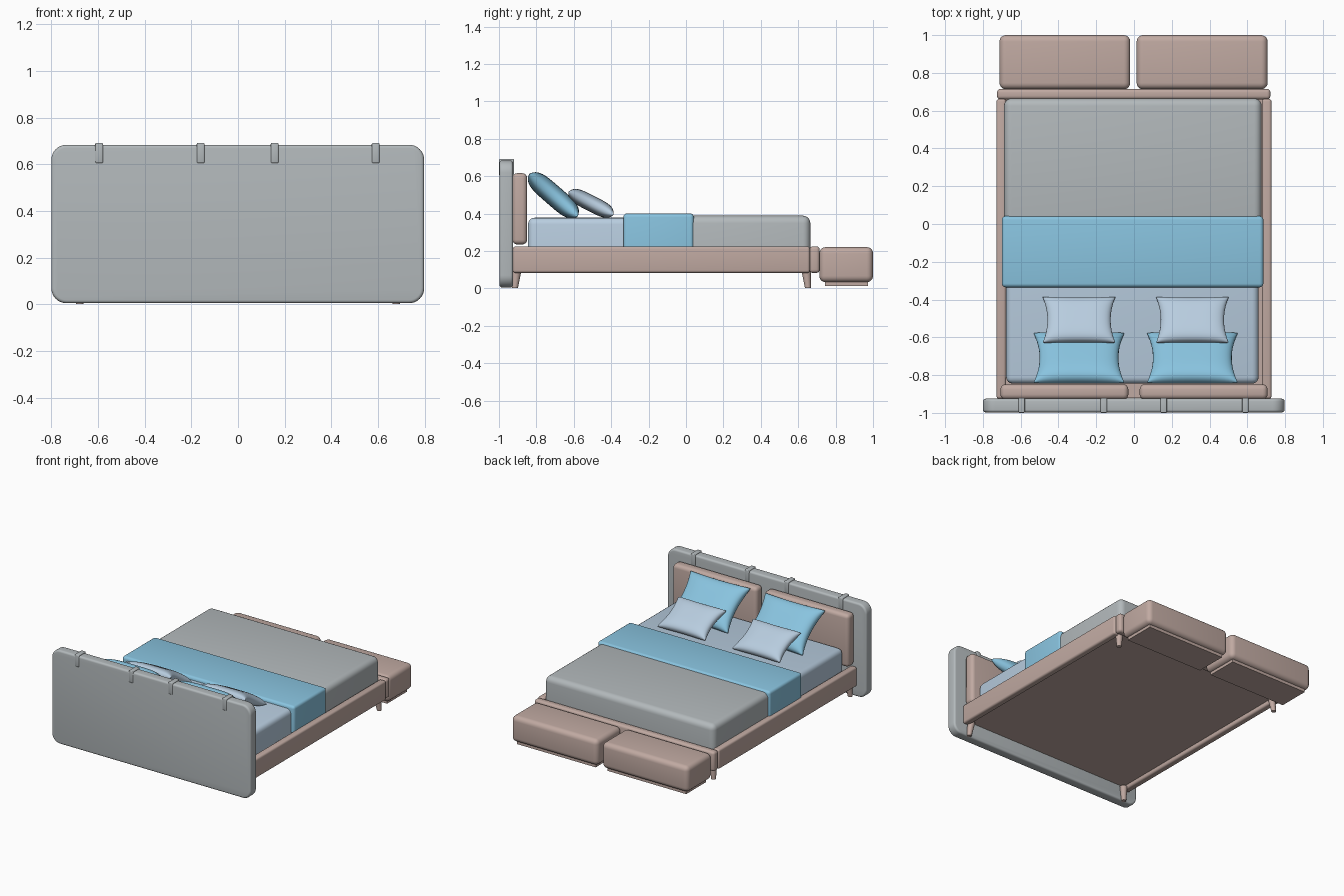
import bpy, bmesh, math
from mathutils import Matrix

if "Cube" in bpy.data.objects:
    bpy.data.objects.remove(bpy.data.objects["Cube"])


def material(name, rgb):
    m = bpy.data.materials.new(name)
    m.diffuse_color = (*rgb, 1)
    m.use_nodes = True
    m.node_tree.nodes["Principled BSDF"].inputs["Base Color"].default_value = m.diffuse_color
    return m


GREY = material("warm_grey", (0.45, 0.485, 0.50))
TAN = material("dusty_tan", (0.53, 0.40, 0.36))
BLUE = material("sky_blue", (0.25, 0.55, 0.74))
PALE = material("pale_blue", (0.48, 0.61, 0.74))


def finish(name, bm, mat, angle=40):
    me = bpy.data.meshes.new(name)
    bm.to_mesh(me)
    bm.free()
    me.materials.append(mat)
    ob = bpy.data.objects.new(name, me)
    bpy.context.collection.objects.link(ob)
    bpy.ops.object.select_all(action='DESELECT')
    ob.select_set(True)
    bpy.context.view_layer.objects.active = ob
    bpy.ops.object.shade_smooth_by_angle(angle=math.radians(angle))
    return ob


def box(name, x, y, z, mat, r=0.0, seg=4, corner=0.0, open_bottom=False):
    """Box from three (min, max) ranges; r rounds all edges, corner rounds the edges along y."""
    bm = bmesh.new()
    bmesh.ops.create_cube(bm, size=1)
    for v in bm.verts:
        v.co = [lo + (c + 0.5) * (hi - lo) for c, (lo, hi) in zip(v.co, (x, y, z))]
    if corner:
        along_y = [e for e in bm.edges if abs(e.verts[0].co.y - e.verts[1].co.y) > 1e-4]
        bmesh.ops.bevel(bm, geom=along_y, offset=corner, segments=8, profile=0.5, affect='EDGES')
    if r:
        edges = [e for e in bm.edges if e.calc_face_angle(0) > 1.0]
        bmesh.ops.bevel(bm, geom=edges, offset=r, segments=seg, profile=0.5, affect='EDGES')
    bmesh.ops.recalc_face_normals(bm, faces=bm.faces)
    if open_bottom:
        down = [f for f in bm.faces if f.normal.z < -0.1]
        bmesh.ops.delete(bm, geom=down, context='FACES')
    return finish(name, bm, mat)


def pillow(name, loc, tilt, w, d, t, mat):
    """Plump cushion with a full rim and drawn-out corners."""
    bm = bmesh.new()
    bmesh.ops.create_cube(bm, size=2)
    bmesh.ops.delete(bm, geom=[f for f in bm.faces if abs(f.normal.z) < 0.5], context='FACES_ONLY')
    bmesh.ops.delete(bm, geom=[e for e in bm.edges if not e.link_faces], context='EDGES')
    bmesh.ops.subdivide_edges(bm, edges=bm.edges, cuts=23, use_grid_fill=True)
    for v in bm.verts:
        # crowd the grid toward the rim so the edge stays round
        u, s = (math.sin(c * math.pi / 2) for c in v.co.xy)
        side = 1 if v.co.z > 0 else -1
        puff = max(0, (1 - u ** 4) * (1 - s ** 4)) ** 0.42
        v.co = (u * w / 2 * (1 - 0.13 * (1 - s * s)),
                s * d / 2 * (1 - 0.05 * (1 - u * u)),
                side * t / 2 * puff)
    bmesh.ops.remove_doubles(bm, verts=bm.verts, dist=1e-5)
    bmesh.ops.recalc_face_normals(bm, faces=bm.faces)
    bm.transform(Matrix.Translation(loc) @ Matrix.Rotation(-math.radians(tilt), 4, 'X'))
    return finish(name, bm, mat, 80)


def leg(name, x, y, dx, dy):
    """Stout tapered foot, splayed slightly outward."""
    bm = bmesh.new()
    bmesh.ops.create_cone(bm, cap_ends=True, segments=20, radius1=0.016, radius2=0.026, depth=0.1)
    for v in bm.verts:
        shift = 0.010 if v.co.z < 0 else 0
        v.co.x += x + dx * shift
        v.co.y += y + dy * shift
        v.co.z += 0.051
    return finish(name, bm, TAN)


# Headboard panel and the straps over its top edge
box("headboard", (-0.80, 0.798), (-0.997, -0.925), (0.005, 0.684), GREY, 0.014, 4, corner=0.065)
for i, x in enumerate((-0.595, -0.16, 0.157, 0.59)):
    box(f"headboard_strap_{i}", (x - 0.017, x + 0.017), (-1.0, -0.920), (0.605, 0.692), GREY, 0.006, 3)

# Bed frame: thin panel set up inside the rails
box("base_panel", (-0.685, 0.685), (-0.92, 0.67), (0.112, 0.124), TAN)
box("foot_rail", (-0.725, 0.722), (0.660, 0.715), (0.083, 0.225), TAN, 0.018)

for s, side in ((-1, "left"), (1, "right")):
    box(f"side_rail_{side}", sorted((s * 0.677, s * 0.728)), (-0.925, 0.662), (0.083, 0.225), TAN, 0.014)
    leg(f"head_leg_{side}", s * 0.668, -0.905, s, -1)
    leg(f"foot_leg_{side}", s * 0.668, 0.642, s, 1)
    # Padded back cushion on the headboard
    box(f"back_cushion_{side}", sorted((s * 0.030, s * 0.707)), (-0.928, -0.849), (0.235, 0.616), TAN, 0.026)
    # Bench at the foot of the bed with a recessed plinth
    x0, x1 = (-0.712, -0.02) if s < 0 else (0.014, 0.707)
    box(f"bench_{side}", (x0, x1), (0.713, 1.0), (0.033, 0.221), TAN, 0.034, 5)
    box(f"bench_plinth_{side}", (x0 + 0.03, x1 - 0.03), (0.742, 0.972), (0.012, 0.036), TAN)
    # Pillows leaning back
    px = s * 0.300 + 0.009
    pillow(f"large_pillow_{side}", (px, -0.709, 0.498), 41, 0.48, 0.345, 0.108, BLUE)
    pillow(f"small_pillow_{side}", (px, -0.508, 0.455), 27, 0.385, 0.27, 0.085, PALE)

# Mattress and bedding
box("mattress", (-0.677, 0.66), (-0.845, 0.64), (0.09, 0.378), PALE, 0.035, open_bottom=True)
box("blanket", (-0.688, 0.676), (0.0, 0.665), (0.15, 0.389), GREY, 0.04, 5, open_bottom=True)
box("throw", (-0.70, 0.685), (-0.335, 0.042), (0.19, 0.401), BLUE, 0.02, open_bottom=True)
